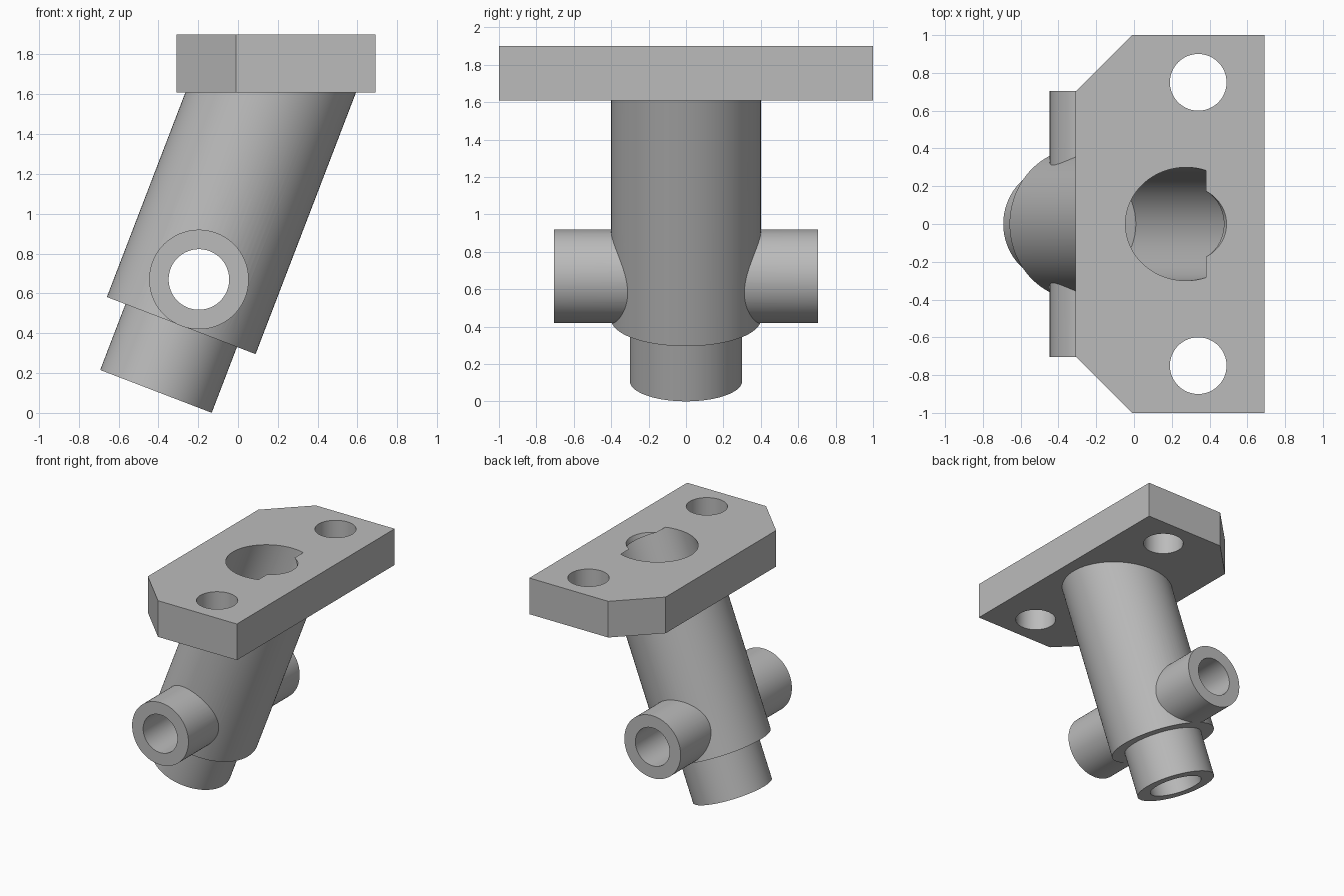
import bpy, bmesh, math
from mathutils import Matrix, Vector

cube = bpy.data.objects.get("Cube")
if cube:
    bpy.data.objects.remove(cube, do_unlink=True)

grey = bpy.data.materials.new("plain_grey")
grey.use_nodes = True
colour = (0.5, 0.5, 0.5, 1)
grey.diffuse_color = colour
grey.node_tree.nodes["Principled BSDF"].inputs["Base Color"].default_value = colour

# Leaning barrel axis; distances along it are measured from the neck's lower end
TILT = math.radians(21)
AXIS = Vector((math.sin(TILT), 0, math.cos(TILT)))
FOOT = Vector((-0.412, 0, 0.108))


def make_object(name, bm):
    mesh = bpy.data.meshes.new(name)
    bmesh.ops.recalc_face_normals(bm, faces=bm.faces)
    bm.to_mesh(mesh)
    bm.free()
    mesh.materials.append(grey)
    obj = bpy.data.objects.new(name, mesh)
    bpy.context.collection.objects.link(obj)
    return obj


def rod(name, start, end, radius):
    """Closed cylinder between two points."""
    span = end - start
    turn = span.to_track_quat('Z', 'Y').to_matrix().to_4x4()
    bm = bmesh.new()
    bmesh.ops.create_cone(bm, cap_ends=True, segments=96, radius1=radius,
                          radius2=radius, depth=span.length,
                          matrix=Matrix.Translation((start + end) / 2) @ turn)
    return make_object(name, bm)


def axis_rod(name, low, high, radius):
    return rod(name, FOOT + AXIS * low, FOOT + AXIS * high, radius)


def combine(target, other, operation):
    mod = target.modifiers.new(other.name, 'BOOLEAN')
    mod.operation = operation
    mod.solver = 'EXACT'
    mod.object = other
    bpy.context.view_layer.objects.active = target
    bpy.ops.object.modifier_apply(modifier=mod.name)
    bpy.data.objects.remove(other, do_unlink=True)


# Mounting flange with two chamfered corners
outline = [(0.69, -1), (0.69, 1), (-0.01, 1), (-0.31, 0.7), (-0.31, -0.7), (-0.01, -1)]
bm = bmesh.new()
face = bm.faces.new([bm.verts.new((x, y, 1.61)) for x, y in outline])
top = bmesh.ops.extrude_face_region(bm, geom=[face])["geom"]
bmesh.ops.translate(bm, vec=(0, 0, 0.29),
                    verts=[v for v in top if isinstance(v, bmesh.types.BMVert)])
body = make_object("flanged_angled_body", bm)

# Solid parts: barrel, lower neck and the side pipes
pivot = FOOT + AXIS * 0.602
reach = Vector((0, 0.705, 0))
combine(body, axis_rod("barrel", 0.354, 1.763, 0.4), 'UNION')
combine(body, axis_rod("neck", 0, 0.375, 0.3), 'UNION')
combine(body, rod("side_pipes", pivot - reach, pivot + reach, 0.25), 'UNION')

# Bores: wide chamber, narrow through bore, cross bore, bolt holes
combine(body, axis_rod("chamber", 0.395, 1.957, 0.3), 'DIFFERENCE')
combine(body, axis_rod("through_bore", -0.2, 2.3, 0.2), 'DIFFERENCE')
combine(body, rod("cross_bore", pivot - reach * 1.2, pivot + reach * 1.2, 0.152),
        'DIFFERENCE')
for side in (-1, 1):
    bolt = Vector((0.34, 0.75 * side, 1.5))
    combine(body, rod("bolt_hole", bolt, bolt + Vector((0, 0, 0.6)), 0.15), 'DIFFERENCE')

# Smooth round walls, crisp rims
bpy.ops.object.select_all(action='DESELECT')
body.select_set(True)
bpy.context.view_layer.objects.active = body
bpy.ops.object.shade_smooth_by_angle(angle=math.radians(25))
